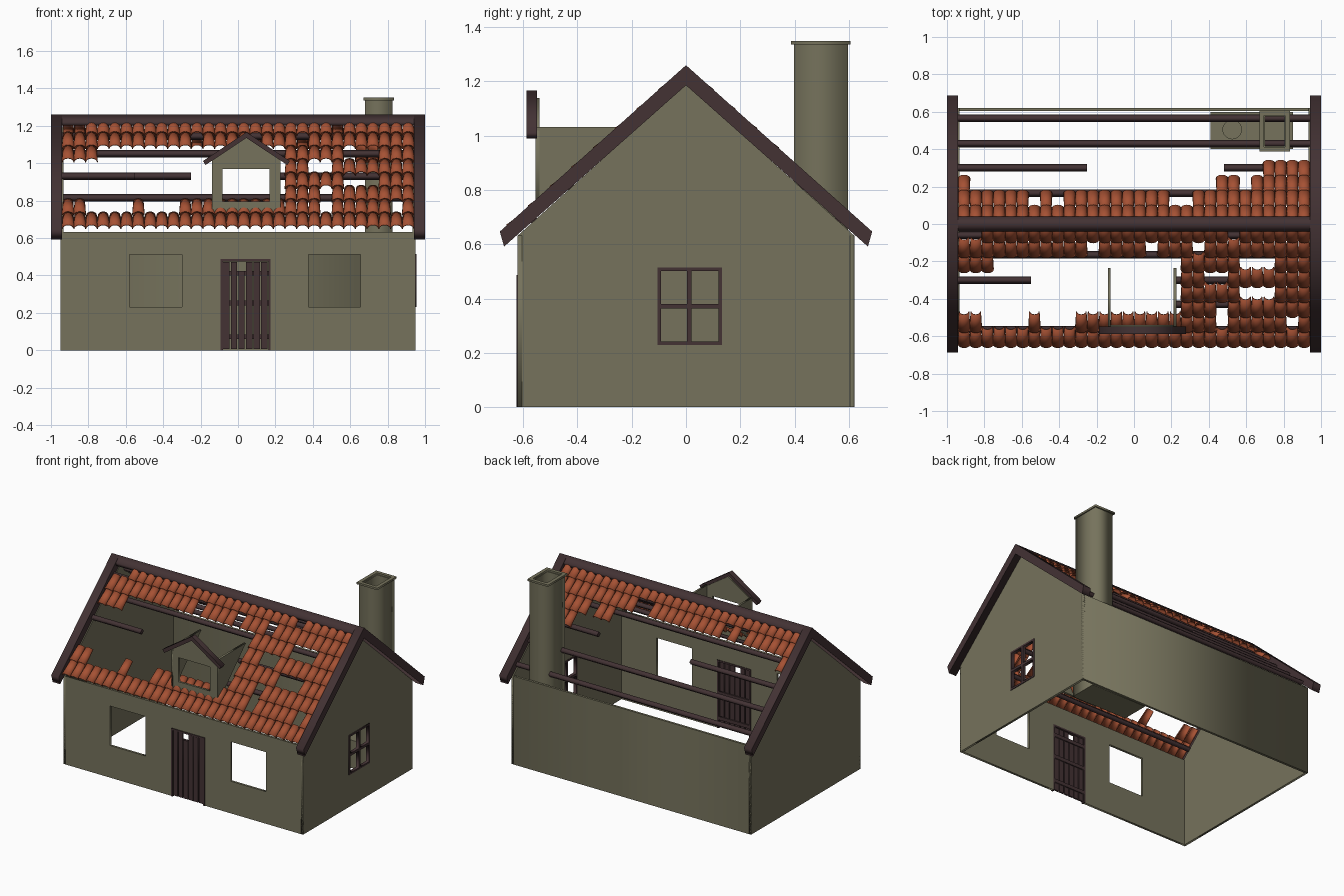
import bpy, bmesh, math
from mathutils import Matrix, Vector

if "Cube" in bpy.data.objects:
    bpy.data.objects.remove(bpy.data.objects["Cube"])


def material(name, rgb):
    m = bpy.data.materials.new(name)
    m.diffuse_color = (*rgb, 1)
    m.use_nodes = True
    m.node_tree.nodes["Principled BSDF"].inputs["Base Color"].default_value = m.diffuse_color
    return m


WALL = material("olive plaster", (0.18, 0.17, 0.107))
WOOD = material("dark brown wood", (0.056, 0.032, 0.034))
TILE = material("terracotta", (0.38, 0.083, 0.034))

FLAT = Matrix.Identity(4)                                                 # outline in x,y
SIDE = Matrix(((0, 0, 1, 0), (1, 0, 0, 0), (0, 1, 0, 0), (0, 0, 0, 1)))   # outline in y,z
FRONT = Matrix(((1, 0, 0, 0), (0, 0, -1, 0), (0, 1, 0, 0), (0, 0, 0, 1)))  # outline in x,z, depth is -y


def rect(a0, a1, b0, b1):
    return [(a0, b0), (a1, b0), (a1, b1), (a0, b1)]


def plate(name, outlines, w0, w1, frame, mat):
    """Filled outlines (inner ones become holes) extruded from w0 to w1."""
    cu = bpy.data.curves.new(name, 'CURVE')
    cu.dimensions = '2D'
    cu.fill_mode = 'BOTH'
    cu.extrude = (w1 - w0) / 2
    for pts in outlines:
        s = cu.splines.new('POLY')
        s.points.add(len(pts) - 1)
        for p, (u, v) in zip(s.points, pts):
            p.co = (u, v, 0, 1)
        s.use_cyclic_u = True
    tmp = bpy.data.objects.new(name + "_outline", cu)
    bpy.context.collection.objects.link(tmp)
    me = bpy.data.meshes.new_from_object(tmp.evaluated_get(bpy.context.evaluated_depsgraph_get()))
    bpy.data.objects.remove(tmp)
    me.transform(frame @ Matrix.Translation((0, 0, (w0 + w1) / 2)))
    me.materials.clear()
    me.materials.append(mat)
    ob = bpy.data.objects.new(name, me)
    bpy.context.collection.objects.link(ob)
    return ob


def box(name, x, y, z, mat):
    return plate(name, [rect(*x, *y)], z[0], z[1], FLAT, mat)


# ---- roof slope ----
PEAK, SLOPE = 1.257, 0.892
ANG = math.atan(SLOPE)
C, S = math.cos(ANG), math.sin(ANG)

# ---- walls ----
T = 0.016
EAVE = 0.632
plate("front_wall", [[(-.95, 0), (-.09, 0), (-.09, .485), (.17, .485), (.17, 0), (.95, 0),
                      (.95, EAVE), (-.95, EAVE)],
                     rect(-.58, -.30, .23, .513), rect(.377, .655, .23, .513)],
      .62 - T, .62, FRONT, WALL)
box("back_wall", (-.95, .95), (.62 - T, .62), (0, EAVE), WALL)
gable = [(-.62, 0), (.62, 0), (.62, EAVE), (0, 1.19), (-.62, EAVE)]
plate("left_gable_wall", [gable], -.95, -.95 + T, SIDE, WALL)
plate("right_gable_wall", [gable, rect(-.1, .125, .235, .51)], .95 - T, .95, SIDE, WALL)

# ---- right window: frame and glazing bars ----
plate("side_window_frame", [rect(-.105, .132, .23, .515), rect(-.092, .003, .243, .363),
                            rect(.021, .119, .243, .363), rect(-.092, .003, .381, .502),
                            rect(.021, .119, .381, .502)], .932, .955, SIDE, WOOD)

# ---- plank door ----
plate("door_frame", [[(-.093, 0), (-.093, .487), (.174, .487), (.174, 0), (.162, 0),
                      (.162, .475), (-.081, .475), (-.081, 0)]], .6, .625, FRONT, WOOD)
for i in range(6):
    x = -.079 + i * .0405
    plate("door_plank", [rect(x, x + .034, .008, .425 if i == 2 else .472)], .608, .62, FRONT, WOOD)
for z in (.06, .24, .4):
    plate("door_batten", [rect(-.081, .162, z, z + .025)], .6, .609, FRONT, WOOD)

# ---- barge boards and ridge ----
barge = [(-.686, .647), (0, PEAK + .003), (.686, .647), (.67, .592), (0, 1.186), (-.67, .592)]
for side, x in (("left", -1), ("right", .94)):
    plate(side + "_barge_board", [barge], x, x + .06, SIDE, WOOD)
w = .04
plate("ridge_beam", [[(-w, PEAK - SLOPE * w), (0, PEAK + .003), (w, PEAK - SLOPE * w),
                      (w, PEAK - SLOPE * w - .02), (0, PEAK - .045), (-w, PEAK - SLOPE * w - .02)]],
      -.95, .95, SIDE, WOOD)

# ---- purlins under the tiles: (y, x start, x end) ----
for y, x0, x1 in ((-.565, -.94, .94), (-.43, .22, .94), (-.30, -.94, -.55), (-.30, .22, .94),
                  (-.165, -.94, .94), (-.06, -.94, .94), (.06, -.94, .94), (.165, -.94, .94),
                  (.30, -.94, -.25), (.30, .48, .94), (.43, -.94, .94), (.565, -.94, .94)):
    sg = 1 if y > 0 else -1
    mid, h = Vector((y, PEAK - .059 - SLOPE * abs(y))), .014
    d, n = Vector((sg * C, -S)) * h, Vector((sg * S, C)) * h
    plate("purlin", [[tuple(mid + d + n), tuple(mid - d + n), tuple(mid - d - n), tuple(mid + d - n)]],
          x0, x1, SIDE, WOOD)

# ---- roof tiles: 30 columns, 8 rows of half barrels, with broken areas ----
HOLES = {(11, 1), (16, 1), (20, 1), (23, 0), (21, 3), (22, 3), (24, 2), (25, 2), (26, 2),
         (24, 4), (25, 4), (26, 4), (22, 5), (28, 6), (22, 6)}


def front_has(c, r):
    if (c, r) in HOLES:
        return False
    if c >= 19 or r == 7:
        return True
    if c < 2:
        return r in (1, 2, 6)
    return r < 2 or (c == 2 and r == 2) or (r == 6 and (c >= 10 or c == 6))


def back_has(c, r):
    if (c, r) in {(6, 1), (8, 1), (18, 1), (19, 1), (24, 2)}:
        return False
    return r < (4 if c >= 26 else 3 if c >= 22 or c == 0 else 2)


def tile_field(name, sg, has):
    bm = bmesh.new()
    d, n, ex = Vector((0, sg * C, -S)), Vector((0, sg * S, C)), Vector((1, 0, 0))
    step = .08 / C
    for c in range(30):
        for r in range(8):
            if not has(c, r):
                continue
            y = .02 + .08 * r
            base = Vector((-.94 + .0627 * (c + .5), sg * y, PEAK - SLOPE * y)) - n * .03
            rings = []
            for along, rad, lift in ((-.012, .028, -.003), (step, .034, .004)):
                rings.append([bm.verts.new(base + d * along + ex * rad * math.cos(a)
                                           + n * (rad * .9 * math.sin(a) + lift))
                              for a in (math.pi * k / 8 for k in range(9))])
            for k in range(8):
                f = [rings[0][k], rings[0][k + 1], rings[1][k + 1], rings[1][k]]
                bm.faces.new(f if sg > 0 else f[::-1])
    bm.normal_update()
    if sum(f.normal.z for f in bm.faces) < 0:
        bmesh.ops.reverse_faces(bm, faces=bm.faces[:])
    me = bpy.data.meshes.new(name)
    bm.to_mesh(me)
    bm.free()
    me.materials.append(TILE)
    ob = bpy.data.objects.new(name, me)
    bpy.context.collection.objects.link(ob)
    bpy.ops.object.select_all(action='DESELECT')
    ob.select_set(True)
    bpy.context.view_layer.objects.active = ob
    bpy.ops.object.shade_smooth_by_angle(angle=math.radians(35))
    mod = ob.modifiers.new("thickness", 'SOLIDIFY')
    mod.thickness = .005
    mod.offset = -1


tile_field("front_roof_tiles", -1, front_has)
tile_field("back_roof_tiles", 1, back_has)

# ---- dormer: front, cheeks and its barge boards ----
plate("dormer_front", [[(-.14, .715), (.227, .715), (.227, 1.02), (.045, 1.14), (-.14, 1.02)],
                       rect(-.083, .168, .795, .968)], .54, .555, FRONT, WALL)
cheek = [(-.555, .715), (-.555, 1.033), (-.235, 1.033)]
for x in (-.14, .212):
    plate("dormer_cheek", [cheek], x, x + .015, SIDE, WALL)
plate("dormer_barge_board", [[(-.187, 1.012), (.045, 1.166), (.277, 1.012), (.264, .99),
                              (.045, 1.135), (-.174, .99)]], .548, .588, FRONT, WOOD)

# ---- chimney and hearth ----
plate("chimney_shaft", [rect(.68, .825, .397, .596), rect(.7, .805, .417, .576)], 0, 1.338, FLAT, WALL)
plate("chimney_cap", [rect(.67, .833, .387, .606), rect(.695, .808, .412, .581)], 1.336, 1.35, FLAT, WALL)
box("hearth_base", (.41, .85), (.4, .6), (0, .18), WALL)
ring = [(.525 + .05 * math.cos(a), .505 + .05 * math.sin(a))
        for a in (math.tau * k / 20 for k in range(20))]
plate("hearth_top", [rect(.41, .85, .4, .6), ring], .18, .2, FLAT, WALL)
